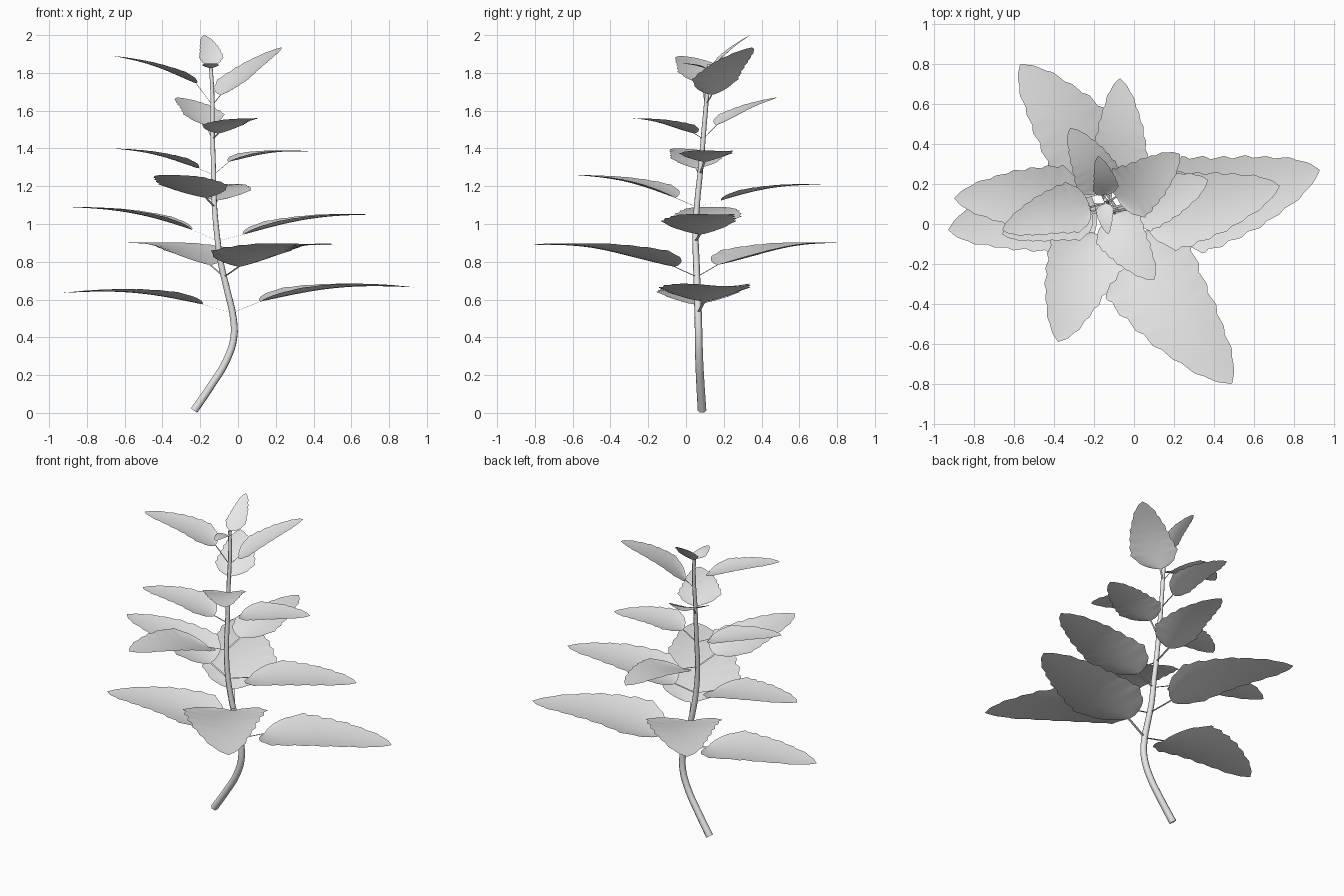
import bpy, bmesh, math
from mathutils import Vector

if "Cube" in bpy.data.objects:
    bpy.data.objects.remove(bpy.data.objects["Cube"], do_unlink=True)

# One plain grey for the whole plant
grey = bpy.data.materials.new("plain_grey")
grey.use_nodes = True
colour = (0.8, 0.8, 0.8, 1.0)
grey.diffuse_color = colour
grey.node_tree.nodes["Principled BSDF"].inputs["Base Color"].default_value = colour


def add_object(name, mesh):
    mesh.materials.clear()
    mesh.materials.append(grey)
    for p in mesh.polygons:
        p.use_smooth = True
    obj = bpy.data.objects.new(name, mesh)
    bpy.context.collection.objects.link(obj)


def tube(name, points, radii):
    """Round tube along a smooth path, made into a mesh."""
    cu = bpy.data.curves.new(name + "_path", "CURVE")
    cu.dimensions = "3D"
    cu.bevel_depth = 1.0
    cu.bevel_resolution = 1
    cu.use_fill_caps = True
    cu.resolution_u = 4
    sp = cu.splines.new("BEZIER")
    sp.bezier_points.add(len(points) - 1)
    for bp, co, r in zip(sp.bezier_points, points, radii):
        bp.co = co
        bp.radius = r
        bp.handle_left_type = bp.handle_right_type = "AUTO"
    tmp = bpy.data.objects.new(name + "_tmp", cu)
    bpy.context.collection.objects.link(tmp)
    bpy.context.view_layer.update()
    deps = bpy.context.evaluated_depsgraph_get()
    mesh = bpy.data.meshes.new_from_object(tmp.evaluated_get(deps))
    bpy.data.objects.remove(tmp, do_unlink=True)
    add_object(name, mesh)


def sheet(name, grid):
    """Open surface through rows of points, facing up."""
    bm = bmesh.new()
    rows = [[bm.verts.new(co) for co in row] for row in grid]
    for a, b in zip(rows, rows[1:]):
        for j in range(len(a) - 1):
            bm.faces.new((a[j], b[j], b[j + 1], a[j + 1]))
    bm.normal_update()
    if sum(f.normal.z for f in bm.faces) < 0:
        bmesh.ops.reverse_faces(bm, faces=bm.faces[:])
    mesh = bpy.data.meshes.new(name)
    bm.to_mesh(mesh)
    bm.free()
    add_object(name, mesh)


def interp(table, t):
    """Linear lookup in rows of (key, value)."""
    for (a, va), (b, vb) in zip(table, table[1:]):
        if t <= b:
            return va + (vb - va) * (t - a) / (b - a)
    return table[-1][1]


# Stem: bends at the foot, then rises with a slight lean
STEM = [(-0.232, 0.085, 0.013), (-0.145, 0.077, 0.14), (-0.06, 0.07, 0.28),
        (-0.022, 0.067, 0.40), (-0.026, 0.065, 0.51), (-0.055, 0.06, 0.64),
        (-0.09, 0.055, 0.79), (-0.112, 0.05, 0.95), (-0.125, 0.058, 1.1),
        (-0.13, 0.078, 1.3), (-0.135, 0.095, 1.5), (-0.136, 0.112, 1.7),
        (-0.145, 0.122, 1.845)]
tube("stem", STEM, [0.023 - 0.0125 * p[2] / 1.84 for p in STEM])


def stem_at(z):
    return Vector((interp([(p[2], p[0]) for p in STEM], z),
                   interp([(p[2], p[1]) for p in STEM], z), z))


# Half-width of a leaf from base to tip, relative to its widest place
PROFILE = [(0, 0.2), (0.02, 0.42), (0.05, 0.6), (0.12, 0.84), (0.22, 1.0), (0.36, 0.9),
           (0.6, 0.72), (0.85, 0.42), (0.95, 0.2), (1, 0.01)]
ROWS, HALF, TEETH = 48, 4, 8


def leaf(name, base, tip, width):
    """Arched, cupped blade with a toothed edge and a midrib curling sideways."""
    axis = tip - base
    side = Vector((-axis.y, axis.x, 0)).normalized()
    up = axis.cross(side).normalized()
    grid = []
    for i in range(ROWS + 1):
        t = i / ROWS
        centre = base + axis * t
        centre += up * (0.042 * axis.length * math.sin(math.pi * t))
        centre -= side * (0.05 * axis.length * math.sin(math.pi * t ** 0.7))
        tooth = (t * TEETH) % 1.0
        rise = tooth / 0.7 if tooth < 0.7 else (1 - tooth) / 0.3
        half = 0.5 * width * interp(PROFILE, t) * (0.96 + 0.08 * rise)
        row = []
        for j in range(-HALF, HALF + 1):
            s = j / HALF
            cup = 0.18 * half * s * s * (1 - 0.8 * t)
            row.append(centre + side * (half * s) + up * cup)
        grid.append(row)
    sheet(name, grid)


def stalk(name, start, end, width):
    """Flat ribbon from the stem to the blade."""
    run = end - start
    side = Vector((-run.y, run.x, 0)).normalized() * (width / 2)
    sheet(name, [(p - side, p + side) for p in (start, end)])


# Leaf pairs, bottom to top, each pair turned a quarter from the last:
# (height on stem, stalk reach, blade base height, blade tip, blade width)
LEAVES = [
    (0.53, 0.155, 0.590, (0.93, 0.27, 0.665), 0.49),
    (0.53, 0.160, 0.575, (-0.93, -0.03, 0.635), 0.44),
    (0.72, 0.145, 0.775, (0.49, -0.80, 0.890), 0.50),
    (0.72, 0.135, 0.785, (-0.57, 0.80, 0.900), 0.45),
    (0.91, 0.140, 0.945, (0.73, 0.19, 1.050), 0.40),
    (0.91, 0.140, 0.970, (-0.90, 0.13, 1.090), 0.37),
    (1.09, 0.125, 1.140, (-0.38, -0.59, 1.260), 0.39),
    (1.09, 0.130, 1.125, (-0.07, 0.73, 1.210), 0.30),
    (1.26, 0.085, 1.330, (0.37, 0.22, 1.385), 0.29),
    (1.26, 0.085, 1.295, (-0.66, -0.05, 1.400), 0.28),
    (1.45, 0.055, 1.480, (0.10, -0.28, 1.560), 0.26),
    (1.45, 0.080, 1.525, (-0.32, 0.48, 1.670), 0.24),
    (1.63, 0.055, 1.685, (0.23, 0.35, 1.935), 0.29),
    (1.63, 0.090, 1.745, (-0.66, -0.03, 1.890), 0.26),
    (1.83, 0.025, 1.835, (-0.18, 0.34, 2.000), 0.13),
    (1.83, 0.020, 1.825, (-0.13, -0.05, 1.850), 0.09),
]
for n, (joint_z, reach, base_z, tip, width) in enumerate(LEAVES):
    joint, tip = stem_at(joint_z), Vector(tip)
    flat = Vector((tip.x - joint.x, tip.y - joint.y, 0)).normalized()
    base = joint + flat * reach
    base.z = base_z
    label = f"{n // 2 + 1}_{'ab'[n % 2]}"
    leaf("leaf_" + label, base, tip, width)
    stalk("stalk_" + label, joint, base, 0.016 - 0.0005 * n)
